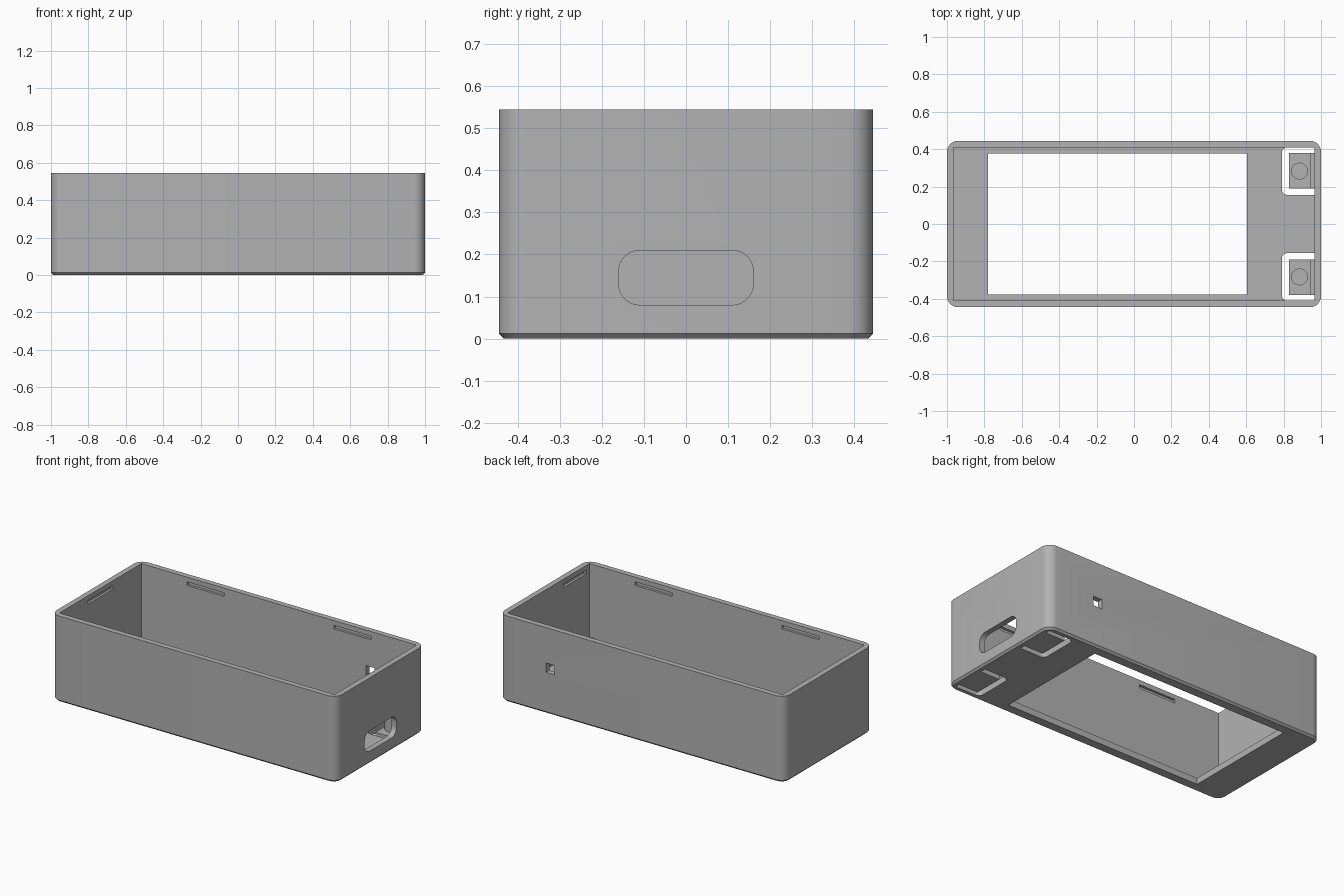
import bpy, bmesh, math
from mathutils import Vector

if "Cube" in bpy.data.objects:
    bpy.data.objects.remove(bpy.data.objects["Cube"], do_unlink=True)

grey = bpy.data.materials.new("plain grey")
grey.use_nodes = True
COLOUR = (0.45, 0.45, 0.45, 1)
grey.diffuse_color = COLOUR
grey.node_tree.nodes["Principled BSDF"].inputs["Base Color"].default_value = COLOUR

LENGTH, WIDTH, HEIGHT = 2.0, 0.89, 0.545
WALL, FLOOR, CHAMFER = 0.035, 0.04, 0.012
IN_X, IN_Y = LENGTH / 2 - WALL, WIDTH / 2 - WALL


def rounded_rect(w, h, r, steps=8):
    """Outline of a rounded rectangle centred on the origin."""
    if r == 0:
        return [(w/2, h/2), (-w/2, h/2), (-w/2, -h/2), (w/2, -h/2)]
    pts = []
    for i, (sx, sy) in enumerate([(1, 1), (-1, 1), (-1, -1), (1, -1)]):
        for k in range(steps + 1):
            a = math.pi / 2 * (i + k / steps)
            pts.append((sx * (w/2 - r) + r * math.cos(a),
                        sy * (h/2 - r) + r * math.sin(a)))
    return pts


def loft(name, loops):
    """Closed solid through stacked loops of 3D points."""
    bm = bmesh.new()
    rings = [[bm.verts.new(p) for p in loop] for loop in loops]
    n = len(rings[0])
    for a, b in zip(rings, rings[1:]):
        for i in range(n):
            j = (i + 1) % n
            bm.faces.new((a[i], a[j], b[j], b[i]))
    bm.faces.new(rings[0][::-1])
    bm.faces.new(rings[-1])
    bmesh.ops.recalc_face_normals(bm, faces=bm.faces)
    mesh = bpy.data.meshes.new(name)
    bm.to_mesh(mesh)
    bm.free()
    mesh.materials.append(grey)
    ob = bpy.data.objects.new(name, mesh)
    bpy.context.collection.objects.link(ob)
    return ob


def block(name, x, y, z, r=0):
    """Box from (min, max) ranges, with upright edges rounded by r."""
    pts = rounded_rect(x[1] - x[0], y[1] - y[0], r)
    c = Vector((sum(x) / 2, sum(y) / 2, 0))
    return loft(name, [[c + Vector((px, py, h)) for px, py in pts] for h in z])


def combine(target, tool, operation="DIFFERENCE"):
    """Boolean the tool into the target and remove the tool."""
    mod = target.modifiers.new("cut", "BOOLEAN")
    mod.operation, mod.object, mod.solver = operation, tool, "EXACT"
    bpy.context.view_layer.objects.active = target
    bpy.ops.object.modifier_apply(modifier=mod.name)
    bpy.data.objects.remove(tool, do_unlink=True)


# Outer case with a chamfered bottom edge
sections = [(0, CHAMFER), (CHAMFER, 0), (HEIGHT, 0)]
case = loft("case", [[(x, y, z) for x, y in rounded_rect(
    LENGTH - 2 * d, WIDTH - 2 * d, 0.06 - d)] for z, d in sections])

# Hollow inside and display window in the floor
combine(case, block("cavity", (-IN_X, IN_X), (-IN_Y, IN_Y), (FLOOR, 1)))
combine(case, block("window", (-0.78, 0.605), (-0.378, 0.378), (-1, 0.1)))

# Rounded port in the right end
port = rounded_rect(0.32, 0.13, 0.05)
combine(case, loft("port", [[(x, y, 0.145 + z) for y, z in port] for x in (0.9, 1.1)]))

# Small square hole in the back
combine(case, block("hole", (0.61, 0.67), (0.38, 0.5), (0.26, 0.32)))

# Snap grooves along the inside of the rim
DEPTH = 0.015
RIM = (0.492, 0.515)
for side in (-1, 1):
    edge = sorted((side * 0.38, side * (IN_Y + DEPTH)))
    for cx in (-0.515, 0.515):
        combine(case, block("groove", (cx - 0.13, cx + 0.13), edge, RIM))
combine(case, block("groove", (-IN_X - DEPTH, -0.9), (-0.125, 0.125), RIM))
combine(case, block("groove", (0.9, IN_X + DEPTH), (-0.38, -0.15), RIM))

# Flexible push buttons: gap, tongue with thin hinge
for side in (-1, 1):
    gap_y = sorted((side * 0.155, side * IN_Y))
    gap = block("gap", (0.79, 1.1), gap_y, (-0.1, FLOOR + 0.001), 0.03)
    combine(gap, block("limit", (0.7, IN_X), (-1, 1), (-1, 1)), "INTERSECT")
    combine(case, gap)
    tongue_y = sorted((side * 0.19, side * 0.38))
    tongue = block("tongue", (0.83, 0.975), tongue_y, (0.0, FLOOR))
    combine(tongue, block("hinge", (0.947, 0.966), (-1, 1), (0.015, 0.1)))
    tongue.name = "left_button" if side < 0 else "right_button"
    tongue.name = "front_button" if side < 0 else "back_button"
    post = block("front_post" if side < 0 else "back_post",
                 (0.84, 0.93), (side * 0.283 - 0.045, side * 0.283 + 0.045),
                 (FLOOR - 0.005, 0.13), 0.045)

# Smooth the rounded parts, keeping hard edges
for ob in bpy.data.objects:
    if ob.type == "MESH":
        bpy.ops.object.select_all(action="DESELECT")
        ob.select_set(True)
        bpy.context.view_layer.objects.active = ob
        bpy.ops.object.shade_smooth_by_angle(angle=math.radians(30))
